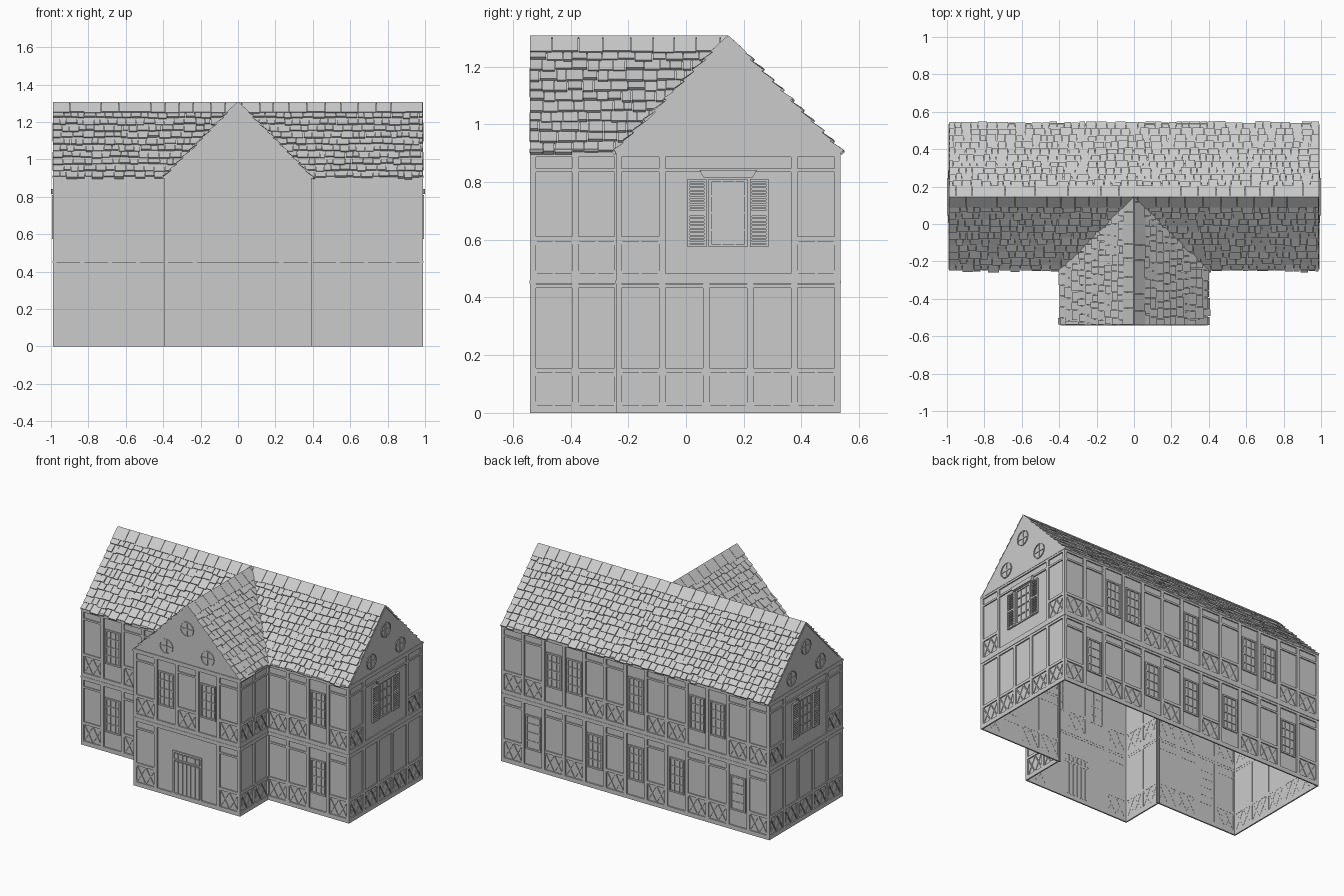
import bpy, bmesh, math, random
from mathutils import Vector

random.seed(4)
if "Cube" in bpy.data.objects:
    bpy.data.objects.remove(bpy.data.objects["Cube"])

grey = bpy.data.materials.new("plain grey")
grey.use_nodes = True
grey.diffuse_color = (0.6, 0.6, 0.6, 1)
grey.node_tree.nodes["Principled BSDF"].inputs["Base Color"].default_value = (0.6, 0.6, 0.6, 1)

# Main dimensions
HW, WW = 0.982, 0.385                 # half widths of main house and wing
WING_Y, FRONT_Y, BACK_Y = -0.532, -0.235, 0.527
RIDGE_Y = (FRONT_Y + BACK_Y) / 2
FLOOR2, EAVE, RIDGE = 0.455, 0.905, 1.298
D = 0.008                             # how far the timbers stand out
Z = Vector((0, 0, 1))

names = ("walls", "timber_frame", "lattice_panels", "windows", "front_door",
         "shutters", "round_windows", "roof_deck", "roof_tiles", "ridge_tiles")
mesh = {n: bmesh.new() for n in names}


def poly(part, pts):
    bm = mesh[part]
    bm.faces.new([bm.verts.new(p) for p in pts])


def solid(part, low, high):
    """Closed block between two matching loops of points."""
    bm = mesh[part]
    a = [bm.verts.new(p) for p in low]
    b = [bm.verts.new(p) for p in high]
    faces = [bm.faces.new(a[::-1]), bm.faces.new(b)]
    for i in range(len(a)):
        j = (i + 1) % len(a)
        faces.append(bm.faces.new((a[i], a[j], b[j], b[i])))
    bmesh.ops.recalc_face_normals(bm, faces=faces)


class Facade:
    """Maps along, height and depth to a wall running from a to b."""
    def __init__(self, a, b):
        self.a = Vector((*a, 0))
        run = Vector((*b, 0)) - self.a
        self.length = run.length
        self.u = run.normalized()
        self.n = self.u.cross(Z)

    def at(self, u, z, d=0):
        return self.a + self.u * u + Z * z + self.n * d

    def plate(self, part, outline, depth, base=-0.001):
        solid(part, [self.at(u, z, base) for u, z in outline],
              [self.at(u, z, depth) for u, z in outline])

    def box(self, part, u0, u1, z0, z1, depth=D):
        self.plate(part, [(u0, z0), (u1, z0), (u1, z1), (u0, z1)], depth)

    def strip(self, part, p, q, width, depth):
        p, q = Vector(p), Vector(q)
        s = (q - p).orthogonal().normalized() * width / 2
        self.plate(part, [p - s, q - s, q + s, p + s], depth)

    def frame(self, part, u0, u1, z0, z1, w, depth):
        self.box(part, u0, u0 + w, z0, z1, depth)
        self.box(part, u1 - w, u1, z0, z1, depth)
        self.box(part, u0 + w, u1 - w, z0, z0 + w, depth)
        self.box(part, u0 + w, u1 - w, z1 - w, z1, depth)


def window(f, c, z0, z1, w=0.11):
    f.frame("windows", c - w / 2, c + w / 2, z0, z1, 0.01, 0.007)
    for i in (1, 2):
        x = c - w / 2 + w * i / 3
        f.box("windows", x - 0.003, x + 0.003, z0, z1, 0.004)
    for i in (1, 2, 3):
        z = z0 + (z1 - z0) * i / 4
        f.box("windows", c - w / 2, c + w / 2, z - 0.003, z + 0.003, 0.005)


def lattice(f, u0, u1, z0, z1):
    m = (u0 + u1) / 2
    for a, b in ((u0, m), (m, u1)):
        f.strip("lattice_panels", (a, z0), (b, z1), 0.007, 0.004)
        f.strip("lattice_panels", (a, z1), (b, z0), 0.007, 0.005)


def storey(f, bays, z, transom):
    w = f.length / len(bays)
    for i, kind in enumerate(bays + "e"):
        u = i * w
        # Posts, left out inside wide openings
        if 0 < i < len(bays):
            if not (kind == "d" and bays[i - 1] == "d"):
                f.box("timber_frame", u - 0.011, u + 0.011, z, z + 0.45)
        else:
            side = -D if i == 0 else 0
            f.box("timber_frame", u + (side if i == 0 else -0.012),
                  u + (0.012 if i == 0 else D), z, z + 0.45)
        if kind == "p":
            f.box("timber_frame", u, u + w, z + 0.138, z + 0.156, D - 0.001)
            lattice(f, u + 0.011, u + w - 0.011, z + 0.028, z + 0.138)
            if transom:
                f.box("timber_frame", u, u + w, z + 0.38, z + 0.392, D - 0.001)
        elif kind == "w":
            window(f, u + w / 2, z + 0.13, z + 0.36)
    f.box("timber_frame", -D, f.length + D, z, z + 0.028, D)
    f.box("timber_frame", -D, f.length + D, z + 0.432, z + 0.447, D)


def shuttered_window(f):
    c = f.length / 2
    z0, z1 = 0.575, 0.81
    window(f, c, z0, z1, 0.135)
    f.box("timber_frame", c - 0.225, c + 0.225, 0.835, 0.847, D)
    for s in (-1, 1):
        a, b = sorted((c + s * 0.075, c + s * 0.14))
        f.frame("shutters", a, b, z0, z1, 0.008, 0.012)
        f.box("shutters", a, b, 0.688, 0.7, 0.012)
        for i in range(18):
            z = z0 + 0.012 + i * 0.012
            f.box("shutters", a + 0.008, b - 0.008, z, z + 0.006, 0.009)
    f.plate("shutters", [(c - 0.085, 0.815), (c + 0.085, 0.815),
                         (c + 0.1, 0.842), (c - 0.1, 0.842)], 0.018)


def round_window(f, c, z, r=0.05):
    def pt(rad, k):
        t = math.tau * k / 24
        return c + rad * math.cos(t), z + rad * math.sin(t)
    for k in range(24):
        f.plate("round_windows", [pt(r - 0.006, k), pt(r, k), pt(r, k + 1), pt(r - 0.006, k + 1)], 0.007)
    f.box("round_windows", c - r, c + r, z - 0.004, z + 0.004, 0.006)
    f.box("round_windows", c - 0.004, c + 0.004, z - r, z + r, 0.006)


# Facades in order around the plan: lower bays, upper bays
plan = [(-HW, FRONT_Y), (-WW, FRONT_Y), (-WW, WING_Y), (WW, WING_Y),
        (WW, FRONT_Y), (HW, FRONT_Y), (HW, BACK_Y), (-HW, BACK_Y)]
layout = [("pwpp", "pwpp"), ("pp", "pp"), ("pdddp", "pwpwp"), ("pp", "pp"),
          ("ppwp", "ppwp"), ("ppppp", "pdddp"),
          ("pwppwpwpwppwp", "ppwwppwppwwpp"), ("ppppp", "pdddp")]
for i, (lower, upper) in enumerate(layout):
    f = Facade(plan[i], plan[(i + 1) % len(plan)])
    L = f.length
    poly("walls", [f.at(0, 0), f.at(L, 0), f.at(L, EAVE), f.at(0, EAVE)])
    storey(f, lower, 0, i % 2 == 0)
    storey(f, upper, FLOOR2, True)
    # Belt course and eaves board
    f.box("timber_frame", -D, L + D, 0.448, 0.458, D + 0.002)
    f.box("timber_frame", -D, L + D, 0.9, 0.914, D + 0.002)
    if i in (2, 5, 7):
        c = L / 2
        f.plate("walls", [(-D, EAVE), (L + D, EAVE), (c, RIDGE)], 0.006)
        f.n = f.n.copy()
        f.a += f.n * 0.004
        for du, z in ((-0.152, 0.99), (0.152, 0.99), (0, 1.145)):
            round_window(f, c + du, z)
        f.a -= f.n * 0.004
    if i in (5, 7):
        shuttered_window(f)
    if i == 2:
        # Double entrance door
        c = L / 2
        f.frame("front_door", c - 0.108, c + 0.108, 0.0, 0.31, 0.012, 0.008)
        f.box("front_door", c - 0.096, c + 0.096, 0.245, 0.255, 0.007)
        for k in range(6):
            u = c - 0.092 + k * 0.031
            f.box("front_door", u, u + 0.026, 0.03, 0.24, 0.005)
            f.box("front_door", u, u + 0.026, 0.26, 0.292, 0.004)


# Roof slopes: deck, overlapping tiles and ridge tiles
def slope(start, end, ridge_start, deck, keep):
    a = Vector(start)
    run = Vector(end) - a
    rise = Vector(ridge_start) - a
    L, S = run.length, rise.length
    u, v = run.normalized(), rise.normalized()
    n = u.cross(v)
    poly("roof_deck", deck)

    def tile(part, u0, u1, v0, v1, t0, t1):
        if not keep(a + u * (u0 + u1) / 2 + v * (v0 + v1) / 2):
            return
        flat = [(u0, v0, t0), (u1, v0, t0), (u1, v1, t1), (u0, v1, t1)]
        low = [a + u * x + v * y - n * 0.002 for x, y, t in flat]
        high = [a + u * x + v * y + n * t for x, y, t in flat]
        solid(part, low, high)

    rows = 10
    h = (S - 0.055) / rows
    for r in range(rows):
        x = 0
        while x < L - 0.012:
            w = min(random.uniform(0.03, 0.065), L - x)
            drop = random.uniform(0, 0.014)
            tile("roof_tiles", x, x + w - 0.003, r * h - drop, (r + 1) * h + 0.004,
                 random.uniform(0.009, 0.015), 0.002)
            x += w
    x = 0
    while x < L - 0.01:
        w = min(random.uniform(0.07, 0.1), L - x)
        tile("ridge_tiles", x, x + w - 0.002, S - 0.07 - random.uniform(0, 0.01), S + 0.005, 0.012, 0.008)
        x += w


E = HW + D


def valley_y(z):
    return FRONT_Y + (z - EAVE) / (RIDGE - EAVE) * (RIDGE_Y - FRONT_Y)


def wing_x(z):
    return WW * (1 - (z - EAVE) / (RIDGE - EAVE))


for s, y in ((1, FRONT_Y - 0.005), (-1, BACK_Y + 0.005)):
    start, end = (-E * s, y, EAVE), (E * s, y, EAVE)
    top0, top1 = (-E * s, RIDGE_Y, RIDGE), (E * s, RIDGE_Y, RIDGE)
    slope(start, end, top0, [start, end, top1, top0],
          lambda p, s=s: s < 0 or abs(p.x) > wing_x(p.z) - 0.015)

WY, WX = WING_Y - D, WW + 0.005
for s in (1, -1):
    front, back = (s * WX, WY, EAVE), (s * WX, FRONT_Y, EAVE)
    peak, meet = (0, WY, RIDGE), (0, RIDGE_Y, RIDGE)
    far = (s * WX, RIDGE_Y, EAVE)
    start, end, top = (front, far, peak) if s > 0 else (far, front, meet)
    slope(start, end, top, [front, back, meet, peak][::s],
          lambda p: p.y < valley_y(p.z) + 0.015)

# Turn every part into an object
for name, bm in mesh.items():
    data = bpy.data.meshes.new(name)
    bm.to_mesh(data)
    bm.free()
    data.materials.append(grey)
    bpy.context.scene.collection.objects.link(bpy.data.objects.new(name, data))
